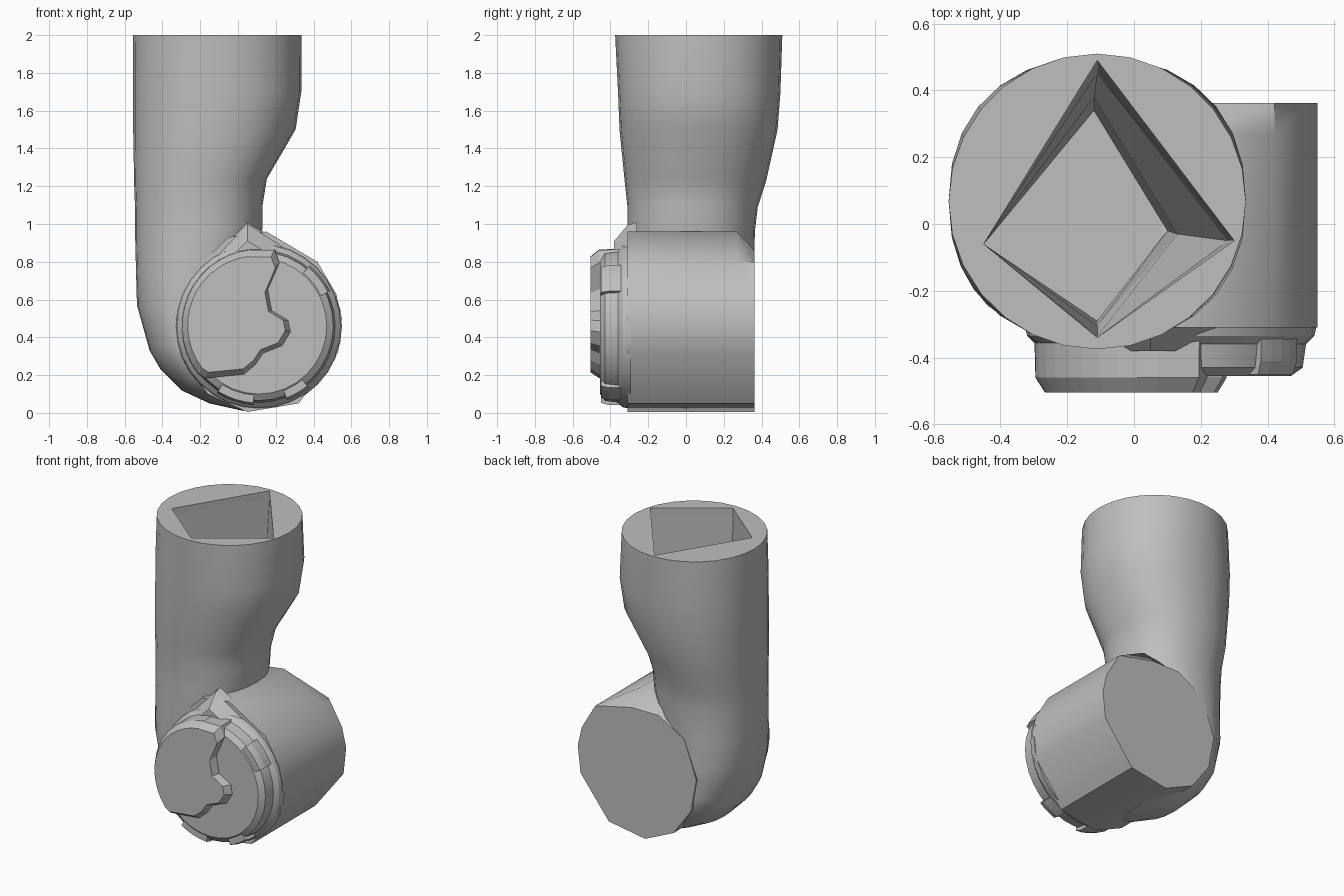
import bpy, bmesh, math
from mathutils import Vector

cube = bpy.data.objects.get("Cube")
if cube:
    bpy.data.objects.remove(cube, do_unlink=True)

grey = bpy.data.materials.new("plain_grey")
grey.use_nodes = True
COLOUR = (0.52, 0.52, 0.52, 1)
grey.diffuse_color = COLOUR
grey.node_tree.nodes["Principled BSDF"].inputs["Base Color"].default_value = COLOUR


def loft(name, rings, smooth=30):
    """Skin closed rings of equal length and cap both ends."""
    bm = bmesh.new()
    rows = [[bm.verts.new(p) for p in ring] for ring in rings]
    n = len(rows[0])
    for a, b in zip(rows, rows[1:]):
        for i in range(n):
            j = (i + 1) % n
            bm.faces.new((a[i], a[j], b[j], b[i]))
    bm.faces.new(rows[0])
    bm.faces.new(rows[-1])
    bmesh.ops.recalc_face_normals(bm, faces=bm.faces)
    mesh = bpy.data.meshes.new(name)
    bm.to_mesh(mesh)
    bm.free()
    mesh.materials.append(grey)
    obj = bpy.data.objects.new(name, mesh)
    bpy.context.collection.objects.link(obj)
    if smooth:
        bpy.ops.object.select_all(action='DESELECT')
        obj.select_set(True)
        bpy.context.view_layer.objects.active = obj
        bpy.ops.object.shade_smooth_by_angle(angle=math.radians(smooth))
    return obj


def slab(name, outline, levels, centre, smooth=0):
    """Stack an x-z outline along y; each level is (y, scale about centre)."""
    cx, cz = centre
    return loft(name, [[(cx + (x - cx) * s, y, cz + (z - cz) * s)
                        for x, z in outline] for y, s in levels], smooth)


def arc(centre, r, start, end, n):
    return [(centre[0] + r * math.cos(math.radians(start + (end - start) * i / n)),
             centre[1] + r * math.sin(math.radians(start + (end - start) * i / n)))
            for i in range(n + 1)]


def rounded(value, power):
    """Signed power, which squares off a circle when power is under 1."""
    return math.copysign(abs(value) ** power, value)


# Upper tube and elbow: outer x, z, inner x, z, front y, back y
SECTIONS = [
    (-.555, 2, .335, 2, -.375, .51),
    (-.555, 1.7, .335, 1.7, -.36, .5),
    (-.555, 1.5, .305, 1.5, -.352, .485),
    (-.55, 1.22, .153, 1.24, -.325, .425),
    (-.545, 1.08, .13, 1.1, -.31, .38),
    (-.545, .95, .13, .98, -.31, .365),
    (-.54, .75, .08, .8, -.31, .36),
    (-.535, .57, .02, .6, -.31, .36),
    (-.468, .33, -.06, .45, -.31, .36),
    (-.41, .23, -.04, .44, -.31, .36),
    (-.3, .12, -.03, .4, -.31, .36),
    (-.15, .05, .01, .36, -.31, .36),
    (.03, .01, .07, .3, -.31, .36),
]
rings = []
for ox, oz, ix, iz, y0, y1 in SECTIONS:
    mid = Vector(((ox + ix) / 2, (y0 + y1) / 2, (oz + iz) / 2))
    across = Vector(((ix - ox) / 2, 0, (iz - oz) / 2))
    depth = Vector((0, (y1 - y0) / 2, 0))
    power = 1 if oz == 2 else .9
    rings.append([mid + across * rounded(math.cos(a), power) + depth * rounded(math.sin(a), power)
                  for a in (math.tau * i / 28 for i in range(28))])
arm = loft("arm_tube", rings, 40)

# Deep four-sided socket sunk into the tube's top, narrowing at the neck
RIM = [(-.11, .49), (-.45, -.06), (-.11, -.34), (.3, -.05)]
MIDDLE = [(-.11, .45), (-.45, -.06), (-.11, -.335), (.28, -.05)]
NECK = [(-.12, .38), (-.45, -.06), (-.11, -.305), (.13, -.03)]
FLOOR = [(-.12, .34), (-.45, -.06), (-.11, -.29), (.1, -.02)]
socket = loft("socket_cutter", [[(x, y, z) for x, y in shape] for shape, z in
                                ((RIM, 2.1), (RIM, 1.95), (MIDDLE, 1.52),
                                 (NECK, 1.22), (FLOOR, .95))], 0)
socket.hide_render = True
socket.hide_viewport = True
cut = arm.modifiers.new("socket", 'BOOLEAN')
cut.object = socket
cut.solver = 'EXACT'

# Joint hub lying front to back, its top dropping away at the back
HUB = [(.05, .005), (.32, .05), (.53, .32), (.55, .5), (.52, .63), (.42, .8),
       (.15, .96), (-.05, .93), (-.24, .75), (-.33, .5), (-.29, .28), (-.16, .1)]
C = (.11, .46)
loft("joint_hub", [[(x, y, min(z, top)) for x, z in HUB]
                   for y, top in ((.362, .86), (.27, .96), (-.31, 1))], 40)

# Stepped round cap on the front of the hub
ring = arc(C, 1, 0, 348.75, 31)
loft("front_cap", [[(C[0] + (x - C[0]) * r, y, C[1] + (z - C[1]) * r) for x, z in ring]
                   for y, r in [(-.29, .44), (-.335, .43), (-.36, .405),
                                (-.43, .395), (-.455, .36)]], 20)

# Raised cover plate with a stepped right edge
EDGE = [(.19, .855), (.215, .79), (.155, .65), (.175, .54), (.26, .49), (.272, .43),
        (.23, .36), (.13, .32), (.09, .26), (.03, .21), (-.17, .19)]
plate = EDGE + arc(C, .4, 218, 96, 14) + [(.04, .81), (.06, .855)]
slab("cover_plate", plate, [(-.35, 1.03), (-.46, 1.02), (-.505, .92)], (.0, .5))

# Small lugs around the cap rim
for name, angle, half in (("upper_right_lug", 38, 12), ("lower_left_lug", 252, 14),
                          ("lower_right_lug", 300, 9)):
    wedge = arc(C, .42, angle - half, angle + half, 4) + arc(C, .365, angle + half, angle - half, 4)
    slab(name, wedge, [(-.33, 1), (-.41, 1), (-.45, .97)], C)

# Faceted web between the hub and the tube
WEB = [(-.13, .82), (-.06, .9), (.05, 1.01), (.15, .95), (.4, .79), (.3, .74), (.1, .76)]
slab("neck_web", WEB, [(-.26, 1), (-.31, .92), (-.38, .5)], (.05, .81))
